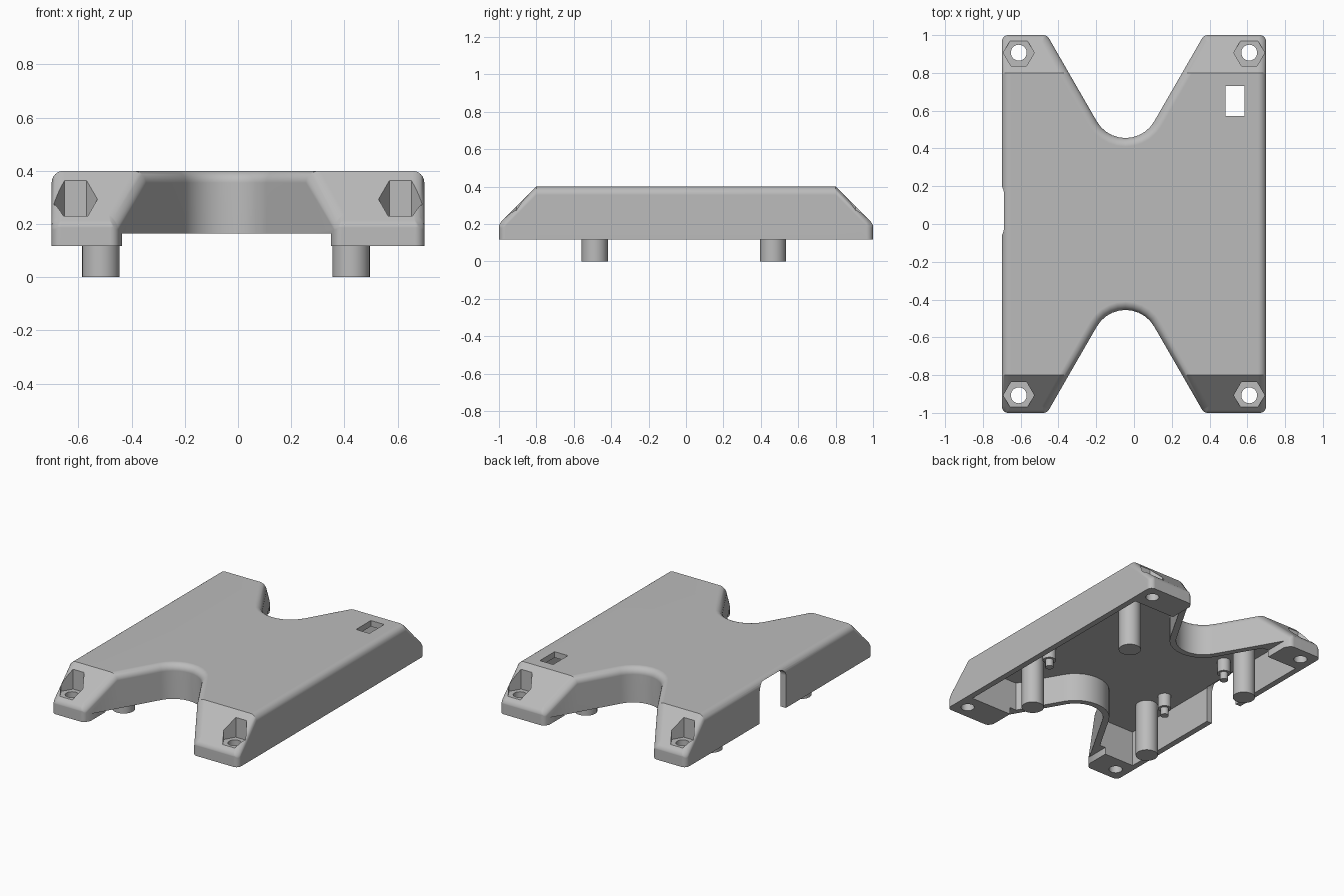
import bpy, bmesh, math
from mathutils import Vector

if "Cube" in bpy.data.objects:
    bpy.data.objects.remove(bpy.data.objects["Cube"])

TOP, BASE, R = 0.40, 0.117, 0.045      # shell top, rim height, edge rounding
NX = -0.045                            # centre line of the end notches

grey = bpy.data.materials.new("light grey plastic")
grey.diffuse_color = (0.5, 0.5, 0.5, 1)
grey.use_nodes = True
grey.node_tree.nodes["Principled BSDF"].inputs["Base Color"].default_value = grey.diffuse_color


def add_object(name, bm):
    bmesh.ops.recalc_face_normals(bm, faces=bm.faces)
    me = bpy.data.meshes.new(name)
    bm.to_mesh(me)
    bm.free()
    me.materials.append(grey)
    ob = bpy.data.objects.new(name, me)
    bpy.context.collection.objects.link(ob)
    return ob


def fillet(corners, steps=8):
    """Round each (x, y, radius) corner of a closed polygon."""
    out = []
    n = len(corners)
    for i, (x, y, r) in enumerate(corners):
        p = Vector((x, y))
        if r == 0:
            out.append(p)
            continue
        a = (Vector(corners[i - 1][:2]) - p).normalized()
        b = (Vector(corners[(i + 1) % n][:2]) - p).normalized()
        half = a.angle(b) / 2
        c = p + (a + b).normalized() * r / math.sin(half)
        v0 = p + a * r / math.tan(half) - c
        v1 = p + b * r / math.tan(half) - c
        sweep = v0.angle_signed(v1)
        for k in range(steps + 1):
            t = -sweep * k / steps
            out.append(c + Vector((v0.x * math.cos(t) - v0.y * math.sin(t),
                                   v0.x * math.sin(t) + v0.y * math.cos(t))))
    return out


def prism(name, pts, lo, hi, axis="Z"):
    bm = bmesh.new()
    put = (lambda p, h: (p[0], p[1], h)) if axis == "Z" else (lambda p, h: (h, p[0], p[1]))
    a = [bm.verts.new(put(p, lo)) for p in pts]
    b = [bm.verts.new(put(p, hi)) for p in pts]
    for i in range(len(pts)):
        j = (i + 1) % len(pts)
        bm.faces.new((a[i], a[j], b[j], b[i]))
    bm.faces.new(a)
    bm.faces.new(b)
    return add_object(name, bm)


def circle(x, y, r, n):
    return [(x + r * math.cos(2 * math.pi * k / n), y + r * math.sin(2 * math.pi * k / n))
            for k in range(n)]


def rect(x0, x1, y0, y1):
    return [(x0, y0), (x1, y0), (x1, y1), (x0, y1)]


def smooth(ob):
    bpy.ops.object.select_all(action="DESELECT")
    ob.select_set(True)
    bpy.context.view_layer.objects.active = ob
    bpy.ops.object.shade_smooth_by_angle(angle=math.radians(30))


def height(y):
    return min(TOP, 1.2 - abs(y))


# shell outline, clockwise, with break points where the end slopes start
d = 0.52 * math.tan(math.radians(30))
back = [(-0.7, 0.8, 0), (-0.7, 1, 0.035), (-0.46, 1, 0.035), (NX - d, 0.8, 0),
        (NX, 0.28, 0.175), (NX + d, 0.8, 0), (0.37, 1, 0.035), (0.7, 1, 0.035), (0.7, 0.8, 0)]
outline = fillet(back + [(x, -y, r) for x, y, r in reversed(back)], 10)

# shell body: walls, rounded upper edge, flat top and four sloped leg tops
bm = bmesh.new()
n = len(outline)
normals = []
for i, p in enumerate(outline):
    e = [(p - outline[i - 1]).normalized(), (outline[(i + 1) % n] - p).normalized()]
    t = (e[0] + e[1]).normalized()
    normals.append(Vector((t.y, -t.x)))              # points inward
rings = [[bm.verts.new((p.x, p.y, BASE)) for p in outline]]
STEPS = 6
for k in range(STEPS + 1):
    a = math.pi / 2 * k / STEPS
    ring = []
    for p, m in zip(outline, normals):
        inset = R * (1 - math.cos(a))
        f = 1 if abs(p.y) < 0.95 else max(abs(m.x), 0.3)
        if abs(abs(p.y) - 0.8) < 1e-5:
            q = p + Vector((inset / m.x, 0))         # stay on the slope line
        else:
            q = p + Vector((m.x, m.y * f)) * inset
        ring.append(bm.verts.new((q.x, q.y, height(q.y) - f * R * (1 - math.sin(a)))))
    rings.append(ring)
for lo, hi in zip(rings, rings[1:]):
    for i in range(n):
        j = (i + 1) % n
        bm.faces.new((lo[i], lo[j], hi[j], hi[i]))
bm.faces.new(rings[0])
last = rings[-1]
bm.faces.new([v for v in last if abs(v.co.y) < 0.8001])
for sx in (-1, 1):
    for sy in (-1, 1):
        bm.faces.new([v for v in last if v.co.y * sy > 0.7999 and (v.co.x - NX) * sx > 0])
shell = add_object("shell", bm)

# cutters: hollow underside, rim step, side opening, slot, nut pockets, bolt holes
c = 0.6 * math.tan(math.radians(30))
half = [(-0.66, 0.8, 0), (NX - c, 0.8, 0), (NX, 0.20, 0.215), (NX + c, 0.8, 0), (0.66, 0.8, 0)]
cavity = fillet(half + [(x, -y, r) for x, y, r in reversed(half)], 10)
opening = fillet([(-0.07, 0.05, 0), (-0.07, 0.385, 0.05), (0.21, 0.385, 0.05), (0.21, 0.05, 0)])
cutters = [prism("cavity_cutter", cavity, 0.05, 0.36),
           prism("rim_step_cutter", rect(-0.435, 0.35, -1.1, 1.1), 0.05, 0.165),
           prism("side_opening_cutter", opening, -0.8, -0.655, "X"),
           prism("slot_cutter", rect(0.485, 0.585, 0.572, 0.73), 0.3, 0.5)]
for sx in (-1, 1):
    for sy in (-1, 1):
        x, y = 0.61 * sx, 0.907 * sy
        cutters.append(prism("nut_pocket_cutter", circle(x, y, 0.082, 6), 0.23, 0.5))
        cutters.append(prism("bolt_hole_cutter", circle(x, y, 0.042, 32), 0.05, 0.3))
bpy.context.view_layer.objects.active = shell
for cut in cutters:
    mod = shell.modifiers.new("cut", "BOOLEAN")
    mod.operation, mod.solver, mod.object = "DIFFERENCE", "EXACT", cut
    bpy.ops.object.modifier_apply(modifier=mod.name)
    bpy.data.objects.remove(cut)
smooth(shell)
shell.modifiers.new("even shading", "WEIGHTED_NORMAL").keep_sharp = True

# four long support posts
for x in (-0.515, 0.425):
    for y in (-0.488, 0.465):
        smooth(prism("support_post", circle(x, y, 0.07, 40), 0, 0.37))

# three stepped locating pins
for x, y in ((0.425, -0.325), (-0.525, -0.325), (-0.525, 0.257)):
    smooth(prism("pin_base", circle(x, y, 0.042, 24), 0.27, 0.37))
    smooth(prism("pin_tip", circle(x, y, 0.026, 24), 0.22, 0.28))
